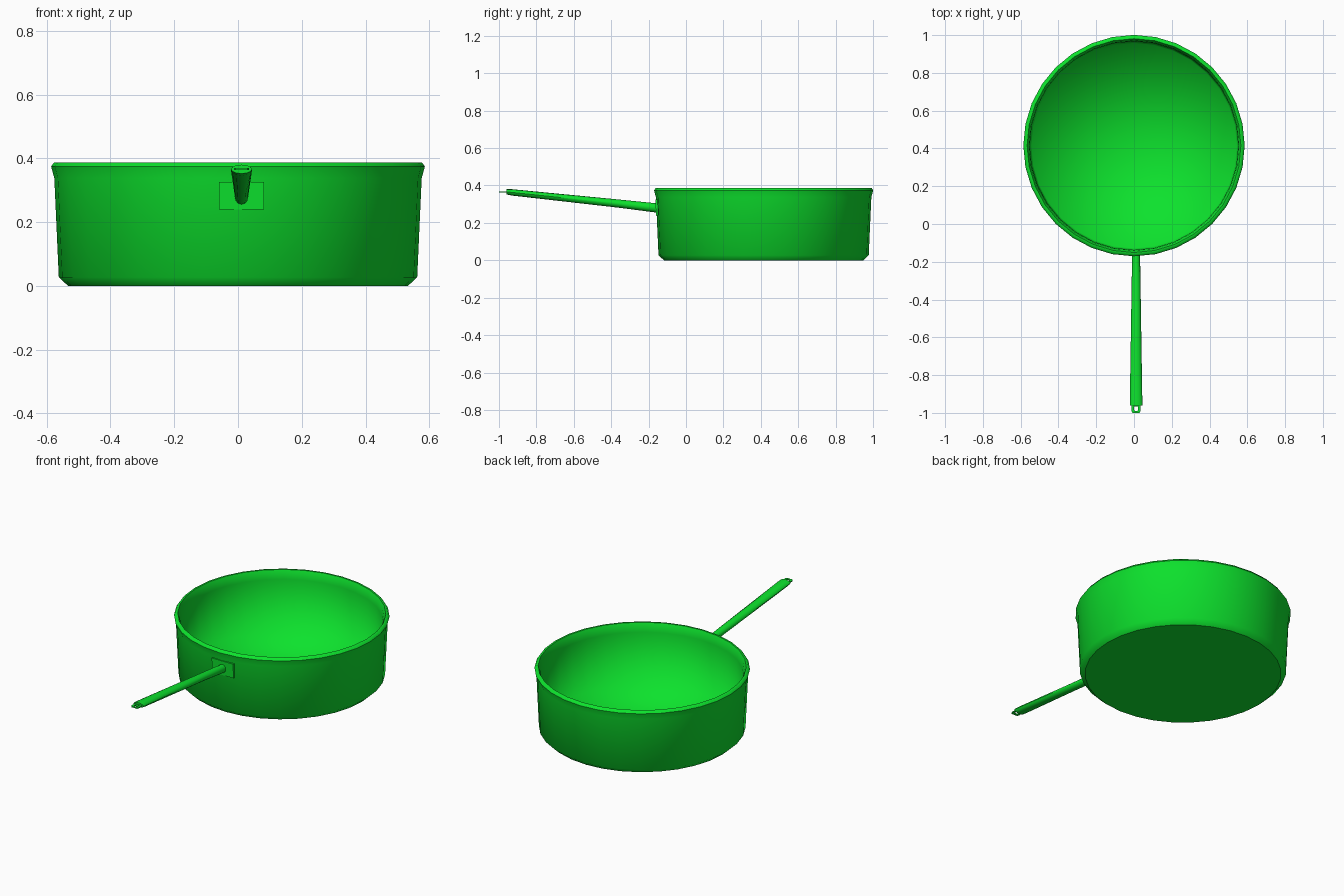
import bpy, bmesh
from math import sin, cos, pi, radians

old = bpy.data.objects.get("Cube")
if old:
    bpy.data.objects.remove(old, do_unlink=True)

green = bpy.data.materials.new("bright_green")
green.use_nodes = True
colour = (0.004, 0.76, 0.026, 1)
green.diffuse_color = colour
green.node_tree.nodes["Principled BSDF"].inputs["Base Color"].default_value = colour

PAN_Y = 0.415      # centre of the pan
HANDLE_X = 0.011   # handle sits slightly off centre


def finish(name, bm, angle=None):
    bmesh.ops.recalc_face_normals(bm, faces=bm.faces)
    mesh = bpy.data.meshes.new(name)
    bm.to_mesh(mesh)
    bm.free()
    mesh.materials.append(green)
    obj = bpy.data.objects.new(name, mesh)
    bpy.context.collection.objects.link(obj)
    if angle:
        bpy.ops.object.select_all(action='DESELECT')
        obj.select_set(True)
        bpy.context.view_layer.objects.active = obj
        bpy.ops.object.shade_smooth_by_angle(angle=radians(angle))
    return obj


def bridge(bm, a, b):
    for i in range(len(a)):
        j = (i + 1) % len(a)
        bm.faces.new((a[i], a[j], b[j], b[i]))


def fan(bm, ring, centre):
    tip = bm.verts.new(centre)
    for i in range(len(ring)):
        bm.faces.new((ring[i], ring[(i + 1) % len(ring)], tip))


# Pan body: outer wall, flared rim, inner wall running softly into the floor
profile = [(0.533, 0), (0.562, 0.027), (0.576, 0.338), (0.586, 0.374),
           (0.577, 0.387), (0.566, 0.387), (0.556, 0.365), (0.552, 0.335),
           (0.543, 0.022)]
SHARP_RINGS = (0, 3, 5)   # base edge, rim underside, rim inner edge
SIDES = 32
bm = bmesh.new()
rings = [[bm.verts.new((r * sin(2 * pi * i / SIDES),
                        PAN_Y + r * cos(2 * pi * i / SIDES), z))
          for i in range(SIDES)] for r, z in profile]
for a, b in zip(rings, rings[1:]):
    bridge(bm, a, b)
bm.faces.new(rings[0])
fan(bm, rings[-1], (0, PAN_Y, 0.022))
for k in SHARP_RINGS:
    for i in range(SIDES):
        bm.edges.get((rings[k][i - 1], rings[k][i])).smooth = False
finish("pan_body", bm, 120)

# Thin mounting plate leaning with the front wall
bm = bmesh.new()
bmesh.ops.create_cube(bm, size=1)
for v in bm.verts:
    v.co = (HANDLE_X + v.co.x * 0.142,
            -0.156 + v.co.y * 0.012 - v.co.z * 0.004, 0.282 + v.co.z * 0.086)
finish("handle_plate", bm)

# Handle: round at the pan, wider and flatter at the far end
sections = [(-0.15, 0.279, 0.021, 0.025), (-0.35, 0.302, 0.024, 0.022),
            (-0.93, 0.363, 0.033, 0.017), (-0.96, 0.366, 0.033, 0.014)]
bm = bmesh.new()
rings = [[bm.verts.new((HANDLE_X + w * cos(pi * i / 6), y, z + h * sin(pi * i / 6)))
          for i in range(12)] for y, z, w, h in sections]
for a, b in zip(rings, rings[1:]):
    bridge(bm, a, b)
bm.faces.new(rings[0])
bm.faces.new(rings[-1])
finish("handle", bm, 40)

# Hanging tab: thin plate with an open hole
outer = [(-0.024, -0.95), (-0.024, -0.99), (-0.019, -1.0),
         (0.019, -1.0), (0.024, -0.99), (0.024, -0.95)]
inner = [(-0.011, -0.965), (-0.011, -0.983), (-0.007, -0.989),
         (0.007, -0.989), (0.011, -0.983), (0.011, -0.965)]
bm = bmesh.new()
loops = [[bm.verts.new((HANDLE_X + x, y, z)) for x, y in outline]
         for outline, z in ((outer, 0.363), (outer, 0.369), (inner, 0.369), (inner, 0.363))]
for k in range(4):
    bridge(bm, loops[k], loops[(k + 1) % 4])
finish("hanging_tab", bm)
